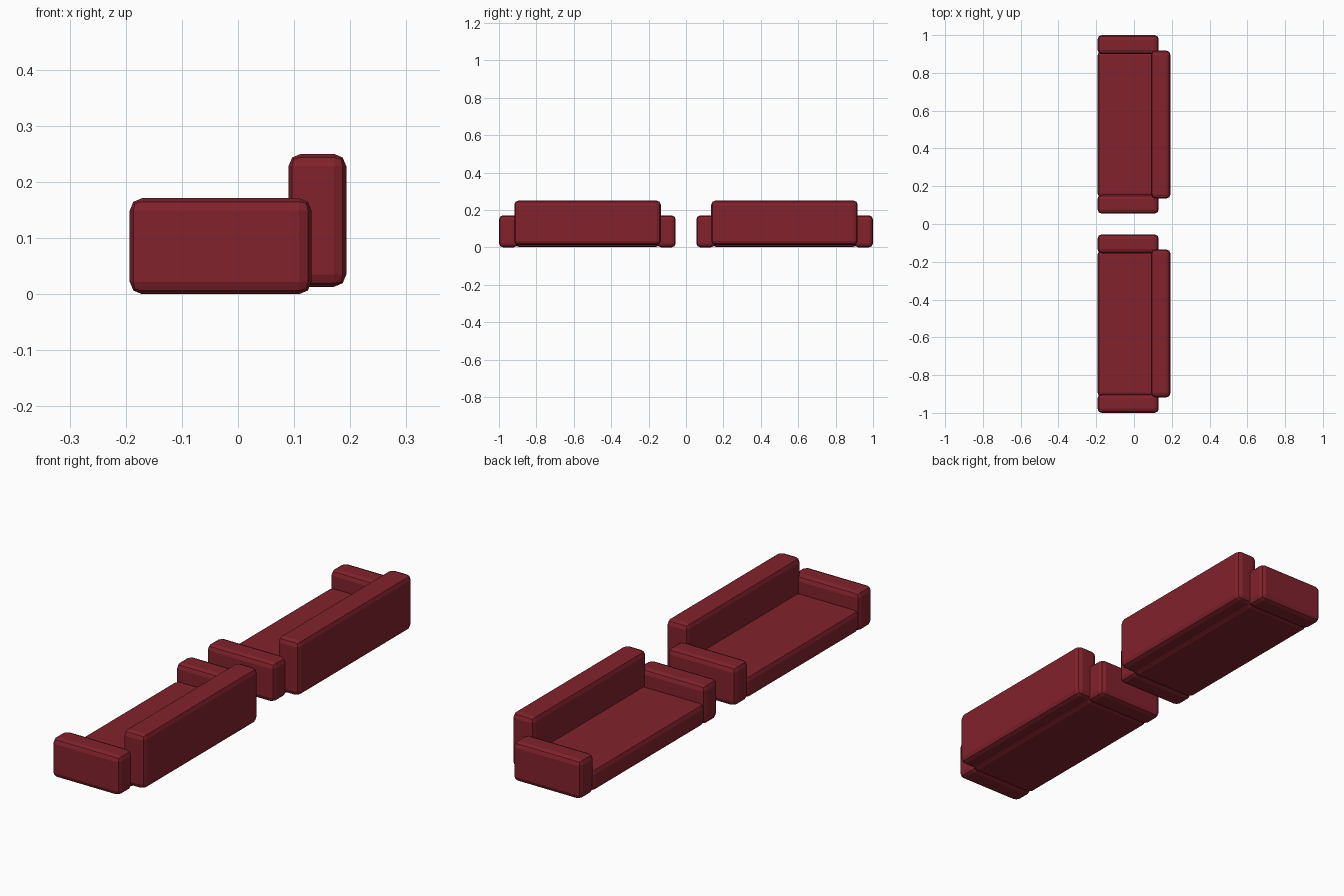
import bpy

cube = bpy.data.objects.get("Cube")
if cube:
    bpy.data.objects.remove(cube, do_unlink=True)

# Upholstery colour
fabric = bpy.data.materials.new("dark_red_fabric")
fabric.use_nodes = True
colour = (0.22, 0.016, 0.025, 1)
fabric.diffuse_color = colour
bsdf = next(n for n in fabric.node_tree.nodes if n.type == "BSDF_PRINCIPLED")
bsdf.inputs["Base Color"].default_value = colour


def cushion(name, x, y, z):
    """Rounded block spanning the given (low, high) ranges."""
    spans = (x, y, z)
    bpy.ops.mesh.primitive_cube_add(size=1, location=[(a + b) / 2 for a, b in spans])
    obj = bpy.context.object
    obj.name = name
    obj.scale = [abs(b - a) for a, b in spans]
    bpy.ops.object.transform_apply(location=False, rotation=False, scale=True)
    obj.data.materials.append(fabric)
    bevel = obj.modifiers.new("rounded_edges", "BEVEL")
    bevel.width = 0.022
    bevel.segments = 2
    return obj


# Two sofas end to end, mirrored about the middle
depth = (-0.193, 0.131)
for label, side in (("front", -1), ("rear", 1)):
    def along(a, b):
        return tuple(sorted((a * side, b * side)))

    cushion(label + "_sofa_seat", depth, along(0.14, 0.915), (0.002, 0.098))
    cushion(label + "_sofa_inner_arm", depth, along(0.055, 0.155), (0, 0.171))
    cushion(label + "_sofa_outer_arm", depth, along(0.9, 1.0), (0, 0.171))
    cushion(label + "_sofa_backrest", (0.09, 0.193), along(0.135, 0.918), (0.013, 0.25))
